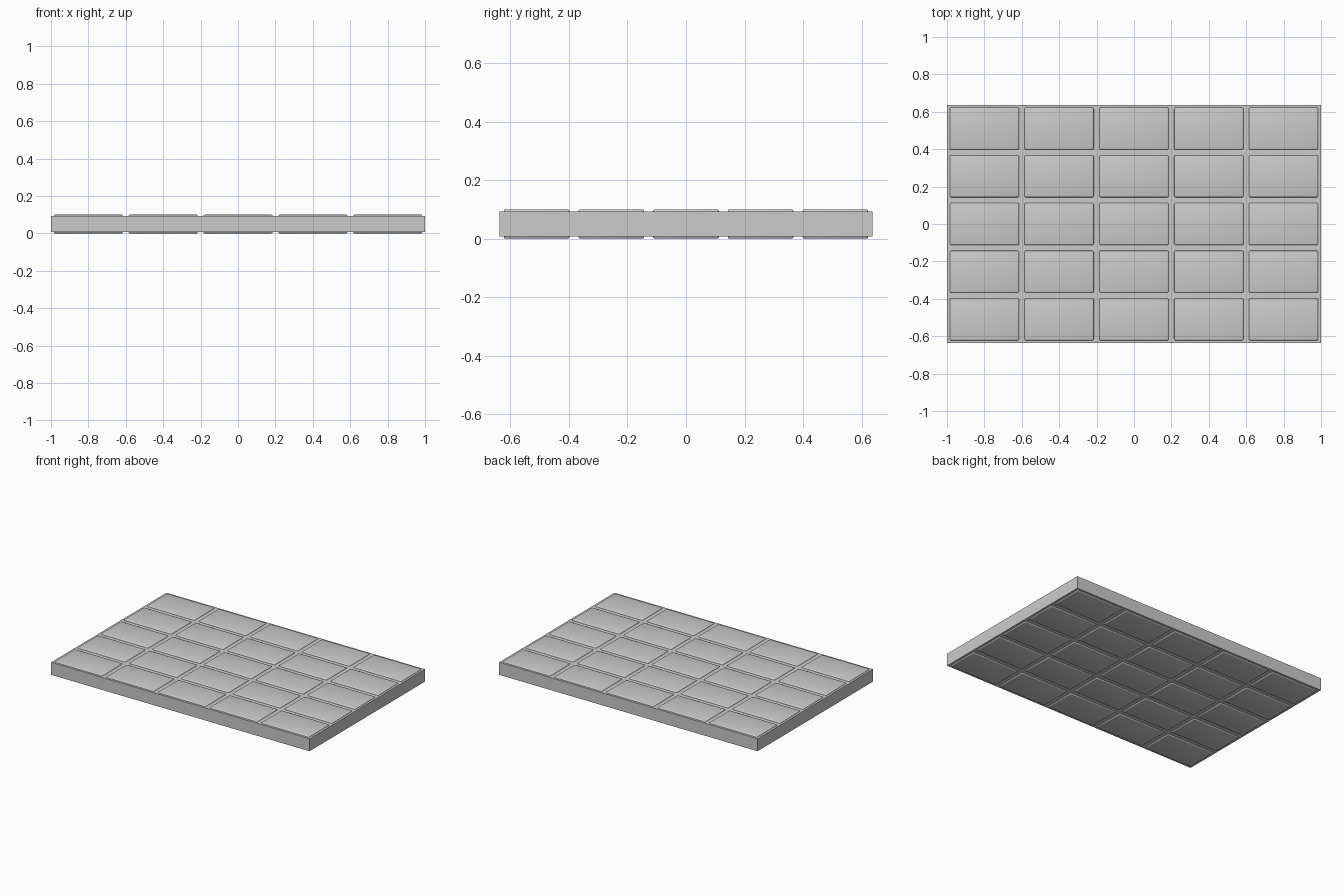
import bpy

if "Cube" in bpy.data.objects:
    bpy.data.objects.remove(bpy.data.objects["Cube"])

COLS, ROWS = 5, 5
PITCH_X, PITCH_Y = 0.4, 0.255


def box(name, size, centre, bevel=0.0):
    bpy.ops.mesh.primitive_cube_add(size=1, location=centre)
    obj = bpy.context.object
    obj.name = name
    obj.scale = size
    bpy.ops.object.transform_apply(location=False, rotation=False, scale=True)
    if bevel:
        mod = obj.modifiers.new("soft_edges", 'BEVEL')
        mod.width = bevel
        mod.segments = 3
        bpy.ops.object.modifier_apply(modifier=mod.name)
        bpy.ops.object.shade_smooth_by_angle()
    return obj


# Core slab, slightly thinner than the raised panels
box("slab", (2.0, PITCH_Y * ROWS, 0.087), (0, 0, 0.05))

# Grid of panels passing through the slab, raised on both faces
for row in range(ROWS):
    for col in range(COLS):
        x = (col - (COLS - 1) / 2) * PITCH_X
        y = (row - (ROWS - 1) / 2) * PITCH_Y
        box(f"panel_{row}_{col}", (0.37, 0.225, 0.1), (x, y, 0.05), 0.007)
